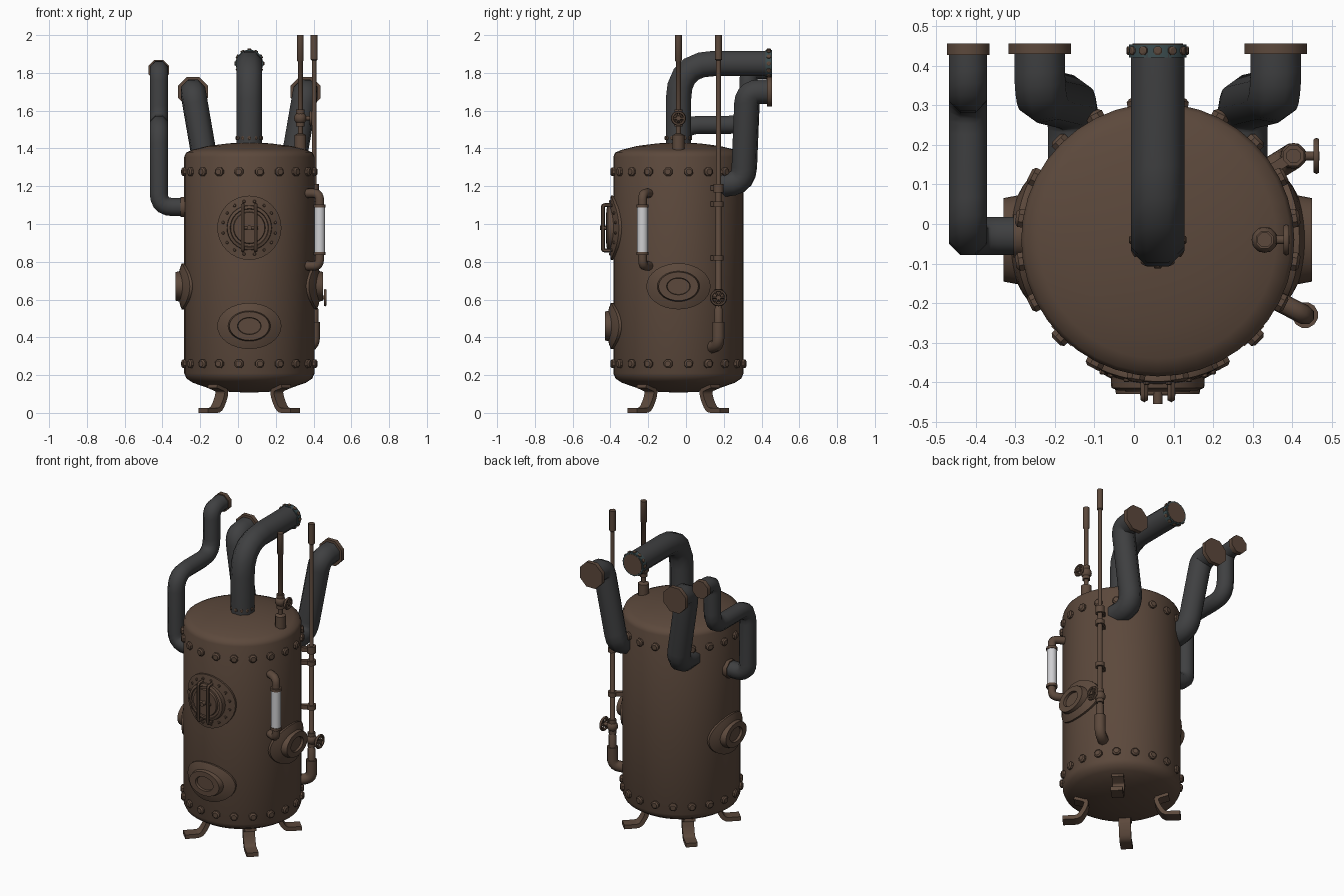
import bpy, bmesh, math
from mathutils import Vector, Matrix

if "Cube" in bpy.data.objects:
    bpy.data.objects.remove(bpy.data.objects["Cube"])

CX, CY, R = 0.06, -0.04, 0.345      # tank axis and radius


def material(name, rgb):
    m = bpy.data.materials.new(name)
    m.diffuse_color = (*rgb, 1)
    m.use_nodes = True
    m.node_tree.nodes["Principled BSDF"].inputs["Base Color"].default_value = m.diffuse_color
    return m


BROWN = material("rusty_brown", (0.107, 0.066, 0.045))
GREY = material("dark_grey", (0.05, 0.051, 0.053))
GLASS = material("pale_glass", (0.62, 0.62, 0.64))
TEAL = material("dark_teal", (0.045, 0.075, 0.08))


def finish(name, bm, mat, angle=50):
    bmesh.ops.recalc_face_normals(bm, faces=bm.faces)
    me = bpy.data.meshes.new(name)
    bm.to_mesh(me)
    bm.free()
    me.materials.append(mat)
    ob = bpy.data.objects.new(name, me)
    bpy.context.collection.objects.link(ob)
    bpy.ops.object.select_all(action='DESELECT')
    ob.select_set(True)
    bpy.context.view_layer.objects.active = ob
    bpy.ops.object.shade_smooth_by_angle(angle=math.radians(angle))
    return ob


def P(a, r, z):
    return Vector((CX + r * math.cos(a), CY + r * math.sin(a), z))


def rounded(pts, bend, steps=5):
    pts = [Vector(p) for p in pts]
    out = [pts[0]]
    for a, b, c in zip(pts, pts[1:], pts[2:]):
        k = min(bend, (a - b).length * 0.49, (c - b).length * 0.49)
        s, e = b + (a - b).normalized() * k, b + (c - b).normalized() * k
        for i in range(steps + 1):
            t = i / steps
            out.append(s * (1 - t) ** 2 + b * 2 * t * (1 - t) + e * t * t)
    return out + [pts[-1]]


def sweep(bm, pts, radii, n=8):
    pts = [Vector(p) for p in pts]
    if not isinstance(radii, (list, tuple)):
        radii = [radii] * len(pts)
    t0 = (pts[1] - pts[0]).normalized()
    u = t0.cross(Vector((0, 0, 1)) if abs(t0.z) < 0.9 else Vector((0, 1, 0))).normalized()
    rings, prev = [], t0
    for i, p in enumerate(pts):
        d0 = (p - pts[i - 1]).normalized() if i else t0
        d1 = (pts[i + 1] - p).normalized() if i < len(pts) - 1 else d0
        t = (d0 + d1).normalized()
        u = prev.rotation_difference(t) @ u
        prev = t
        v = t.cross(u)
        rr = radii[i] / math.cos(math.pi / n)
        angs = [(j + 0.5) * 2 * math.pi / n for j in range(n)]
        rings.append([bm.verts.new(p + (u * math.cos(q) + v * math.sin(q)) * rr) for q in angs])
    for a, b in zip(rings, rings[1:]):
        for j in range(n):
            bm.faces.new((a[j], a[(j + 1) % n], b[(j + 1) % n], b[j]))
    bm.faces.new(rings[0])
    bm.faces.new(rings[-1])


def pipe(name, pts, r, mat, bend=0, n=8):
    bm = bmesh.new()
    sweep(bm, rounded(pts, bend) if bend else pts, r, n)
    return finish(name, bm, mat)


def bolts(name, places, r, h):
    bm = bmesh.new()
    for p, d in places:
        sweep(bm, [p - d * 0.01, p + d * h * 0.6, p + d * h], [r, r, r * 0.65], 8)
    finish(name, bm, BROWN, 30)


# Tank body: lathe profile
prof = [(0.11, 0.112), (0.22, 0.132), (0.30, 0.16), (0.333, 0.182), (R, 0.21), (R, 1.355),
        (0.335, 1.378), (0.30, 1.393), (0.22, 1.413), (0.11, 1.427)]
bm = bmesh.new()
N = 40
rings = [[bm.verts.new(P(2 * math.pi * j / N, r, z)) for j in range(N)] for r, z in prof]
for a, b in zip(rings, rings[1:]):
    for j in range(N):
        bm.faces.new((a[j], a[(j + 1) % N], b[(j + 1) % N], b[j]))
for ring, z in ((rings[0], 0.107), (rings[-1], 1.432)):
    tip = bm.verts.new((CX, CY, z))
    for j in range(N):
        bm.faces.new((ring[j], ring[(j + 1) % N], tip))
finish("tank", bm, BROWN)

# Rivet rows
for label, z in (("lower", 0.26), ("upper", 1.277)):
    bolts(label + "_rivets", [(P(a, R, z), P(a, 1, z) - P(a, 0, z))
          for a in [math.radians(9 + 18 * i) for i in range(20)]], 0.023, 0.018)


# Hatches: elliptical profile (scale, depth, wrapped round the tank)
def hatch(name, angle, z, a, b, profile, n=32):
    bm = bmesh.new()
    d = Vector((math.cos(angle), math.sin(angle), 0))
    l = Vector((-d.y, d.x, 0))
    rings = []
    for s, h, wrap in profile:
        ring = []
        for j in range(n):
            q = 2 * math.pi * j / n
            u, v = s * a * math.cos(q), s * b * math.sin(q)
            depth = math.sqrt(h * h - u * u) if wrap else h
            ring.append(bm.verts.new(Vector((CX, CY, z + v)) + d * depth + l * u))
        rings.append(ring)
    for r0, r1 in zip(rings, rings[1:]):
        for j in range(n):
            bm.faces.new((r0[j], r0[(j + 1) % n], r1[(j + 1) % n], r1[j]))
    bm.faces.new(rings[-1])
    finish(name, bm, BROWN, 25)


OVAL = [(0.97, 0.338, 1), (1, 0.349, 1), (1, 0.358, 1), (0.8, 0.367, 1), (0.66, 0.371, 1),
        (0.62, 0.39, 0), (0.37, 0.39, 0), (0.35, 0.375, 0)]
FRONT = -math.pi / 2
for name, ang, z in (("front", FRONT, 0.46), ("right", 0, 0.67), ("left", math.pi, 0.67)):
    hatch(name + "_oval_hatch", ang, z, 0.17, 0.122, OVAL)
MZ = 0.98
hatch("round_manhole", FRONT, MZ, 0.17, 0.17,
      [(0.98, 0.338, 1), (1, 0.349, 1), (1, 0.358, 1), (0.7, 0.364, 1), (0.69, 0.374, 0),
       (0.6, 0.38, 0), (0.58, 0.372, 0), (0.5, 0.372, 0), (0.48, 0.384, 0)])
places = []
for i in range(16):
    q = 2 * math.pi * (i + 0.5) / 16
    u = 0.142 * math.cos(q)
    places.append((Vector((CX + u, CY - math.sqrt(0.36 ** 2 - u * u), MZ + 0.142 * math.sin(q))),
                   Vector((0, -1, 0))))
bolts("manhole_bolts", places, 0.008, 0.008)
for side, s in (("left", -1), ("right", 1)):
    x = CX + s * 0.034
    pipe(side + "_manhole_handle", [(x, -0.39, MZ + 0.12), (x, -0.44, MZ + 0.12),
         (x, -0.44, MZ - 0.12), (x, -0.39, MZ - 0.12)], 0.009, BROWN, 0.012, 6)
pipe("manhole_crossbar", [(CX - 0.045, -0.425, MZ), (CX + 0.045, -0.425, MZ)], 0.008, BROWN)
pipe("manhole_knob", [(CX, -0.41, MZ), (CX, -0.455, MZ)], 0.012, BROWN)

# Four strap legs on the diagonals
leg = [(0.275, 0.145), (0.20, 0.122), (0.215, 0.07), (0.25, 0.013), (0.345, 0.013)]
leg = rounded([(r, 0, z) for r, z in leg], 0.025, 3)
for i, name in enumerate(("back_right", "back_left", "front_left", "front_right")):
    a = math.radians(45 + 90 * i)
    side = Vector((-math.sin(a), math.cos(a), 0)) * 0.035
    bm = bmesh.new()
    rows = []
    for k, p in enumerate(leg):
        t = (leg[min(k + 1, len(leg) - 1)] - leg[max(k - 1, 0)]).normalized()
        nx, nz = -t.z * 0.013, t.x * 0.013
        o, q = P(a, p.x + nx, p.z + nz), P(a, p.x - nx, p.z - nz)
        rows.append([bm.verts.new(c) for c in (o + side, o - side, q - side, q + side)])
    for r0, r1 in zip(rows, rows[1:]):
        for j in range(4):
            bm.faces.new((r0[j], r0[(j + 1) % 4], r1[(j + 1) % 4], r1[j]))
    bm.faces.new(rows[0])
    bm.faces.new(rows[-1])
    finish(name + "_leg", bm, BROWN)

# Central pipe with bolted flanges
pipe("central_pipe", [(CX, CY, 1.42), (CX, CY, 1.85), (CX, 0.45, 1.85)], 0.067, GREY, 0.19)
pipe("central_base_flange", [(CX, CY, 1.41), (CX, CY, 1.475)], 0.066, BROWN, n=16)
pipe("central_end_flange", [(CX, 0.42, 1.85), (CX, 0.454, 1.85)], 0.072, TEAL, n=16)
pipe("central_end_cap", [(CX, 0.44, 1.85), (CX, 0.456, 1.85)], 0.064, BROWN, n=16)
ring = [2 * math.pi * i / 12 for i in range(12)]
dirs = [Vector((math.cos(q), math.sin(q), 0)) for q in ring]
bolts("base_flange_bolts", [(Vector((CX, CY, 1.455)) + d * 0.066, d) for d in dirs], 0.01, 0.007)
dirs = [Vector((math.cos(q), 0, math.sin(q))) for q in ring]
bolts("end_flange_bolts", [(Vector((CX, 0.438, 1.85)) + d * 0.072, d) for d in dirs], 0.011, 0.007)

# Mirrored leaning rear pipes
for name, s in (("left", -1), ("right", 1)):
    xt, xb = CX + s * 0.298, CX + s * 0.213
    pipe(name + "_rear_pipe", [(xb, 0.12, 1.21), (xb, 0.305, 1.21), (xt, 0.325, 1.70),
         (xt, 0.45, 1.70)], 0.064, GREY, 0.11)
    pipe(name + "_rear_flange", [(xt, 0.43, 1.70), (xt, 0.456, 1.70)], 0.079, BROWN)

# Left stepped pipe
X, Y = -0.419, -0.03
pipe("left_side_pipe", [(-0.27, Y, 1.09), (X, Y, 1.09), (X, Y, 1.525), (X, 0.33, 1.525),
     (X, 0.33, 1.815), (X, 0.45, 1.815)], 0.048, GREY, 0.1)
pipe("left_side_base_flange", [(-0.26, Y, 1.09), (-0.305, Y, 1.09)], 0.054, BROWN)
pipe("left_side_end_flange", [(X, 0.427, 1.815), (X, 0.456, 1.815)], 0.054, BROWN)


# Valves with hand wheels facing +x
def valve(name, x, y, z, reach, wheel_r):
    bm = bmesh.new()
    bmesh.ops.create_uvsphere(bm, u_segments=12, v_segments=8, radius=0.033,
                              matrix=Matrix.Translation((x, y, z)))
    sweep(bm, [(x, y, z - 0.045), (x, y, z + 0.045)], 0.022)
    sweep(bm, [(x, y, z), (x + reach + 0.008, y, z)], 0.011)
    for k in range(3):
        q = math.pi * k / 3
        d = Vector((0, math.cos(q), math.sin(q))) * wheel_r
        c = Vector((x + reach, y, z))
        sweep(bm, [c - d, c + d], 0.005, 6)
    finish(name + "_valve", bm, BROWN)
    bpy.ops.mesh.primitive_torus_add(major_segments=20, minor_segments=6, major_radius=wheel_r,
                                     minor_radius=0.008, location=(x + reach, y, z),
                                     rotation=(0, math.pi / 2, 0))
    wheel = bpy.context.object
    wheel.name = name + "_hand_wheel"
    wheel.data.materials.append(BROWN)
    bpy.ops.object.shade_smooth_by_angle(angle=math.radians(60))


# Top thin pipe
x, y = 0.33, -0.04
pipe("top_thin_pipe", [(x, y, z) for z in (1.38, 1.47, 1.48, 1.86, 1.865, 2.0)],
     [0.031, 0.031, 0.013, 0.013, 0.018, 0.018], BROWN)
valve("top", x, y, 1.56, 0.055, 0.032)

# Side thin pipe with elbow and wall brackets
x, y = 0.403, 0.172
B = math.atan2(y - CY, x - CX)
pipe("side_thin_pipe", [(x, y, z) for z in (0.45, 0.55, 0.56, 1.19, 1.2, 1.865, 1.87, 2.0)],
     [0.022, 0.022, 0.015, 0.015, 0.012, 0.012, 0.018, 0.018], BROWN)
pipe("side_elbow", [(x, y, 0.48), (x, y, 0.36), P(B, 0.32, 0.345)], 0.031, BROWN, 0.05)
valve("side", x, y, 0.61, 0.058, 0.038)
for i, (z, h) in enumerate(((0.82, 0.014), (1.105, 0.014), (1.19, 0.022))):
    pipe(f"pipe_clamp_{i}", [(x, y, z - h), (x, y, z + h)], 0.026, BROWN)
    pipe(f"pipe_bracket_{i}", [P(B, 0.33, z), (x, y, z)], 0.013, BROWN, n=4)

# Sight glass
G = math.atan2(-0.19, 0.372)
pipe("sight_glass", [P(G, 0.418, 0.85), P(G, 0.418, 1.09)], 0.028, GLASS, n=12)
for name, z, s in (("upper", 1.09, 1), ("lower", 0.85, -1)):
    pipe(name + "_glass_cap", [P(G, 0.418, z - s * 0.003), P(G, 0.418, z + s * 0.014)], 0.032, BROWN, n=12)
    pipe(name + "_glass_elbow", [P(G, 0.418, z), P(G, 0.418, z + s * 0.072), P(G, 0.33, z + s * 0.072)],
         0.023, BROWN, 0.05)
